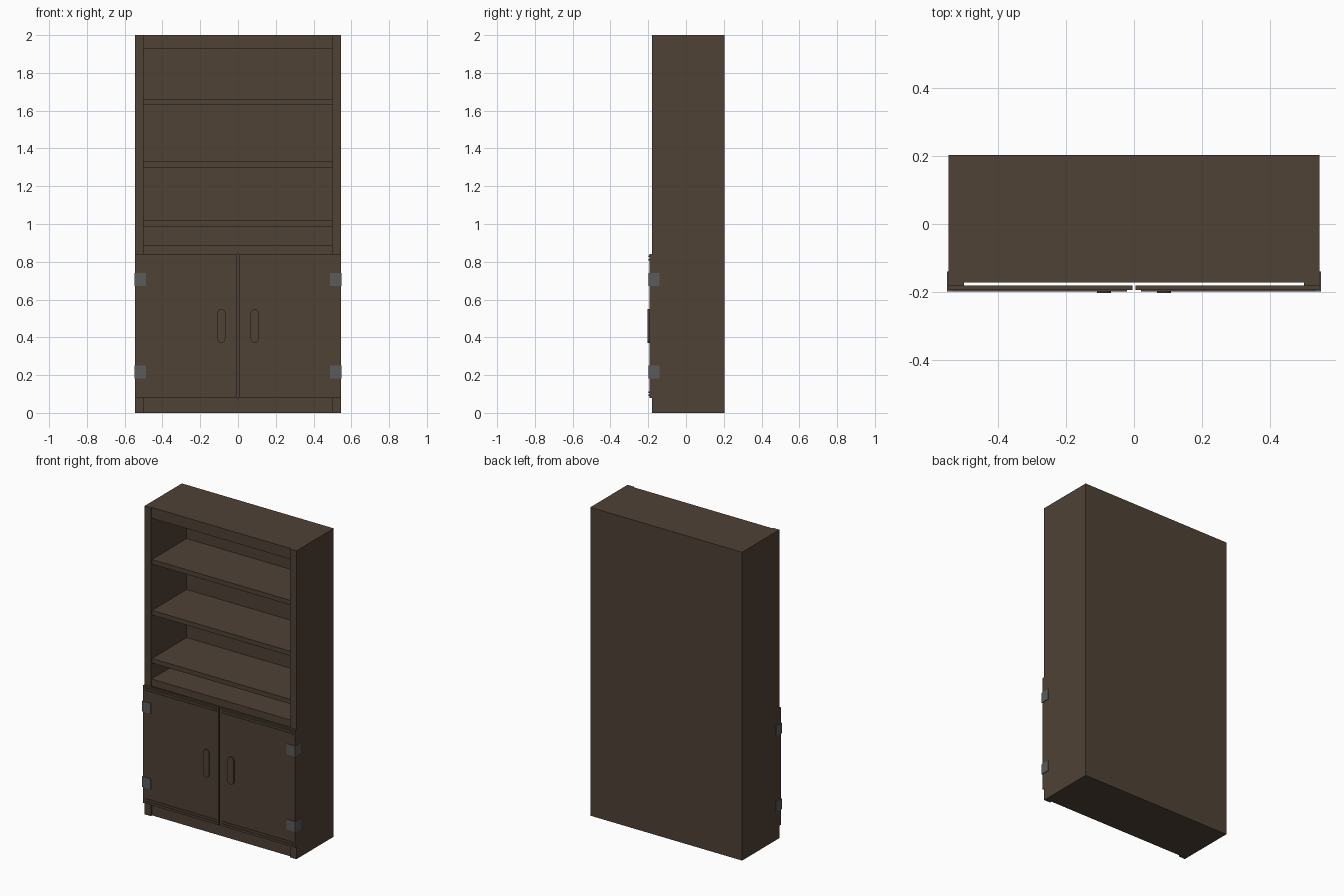
import bpy, bmesh, math

if "Cube" in bpy.data.objects:
    bpy.data.objects.remove(bpy.data.objects["Cube"])


def material(name, rgb):
    m = bpy.data.materials.new(name)
    m.diffuse_color = (*rgb, 1)
    m.use_nodes = True
    m.node_tree.nodes["Principled BSDF"].inputs["Base Color"].default_value = m.diffuse_color
    return m


WOOD = material("dark_wood", (0.078, 0.054, 0.036))
METAL = material("grey_metal", (0.105, 0.105, 0.105))


def finish(name, bm, mat):
    bmesh.ops.recalc_face_normals(bm, faces=bm.faces[:])
    me = bpy.data.meshes.new(name)
    bm.to_mesh(me)
    bm.free()
    me.materials.append(mat)
    ob = bpy.data.objects.new(name, me)
    bpy.context.collection.objects.link(ob)
    return ob


def box(name, x, y, z, mat=WOOD):
    bm = bmesh.new()
    bmesh.ops.create_cube(bm, size=1)
    for v in bm.verts:
        for i, (a, b) in enumerate((x, y, z)):
            v.co[i] = a if v.co[i] < 0 else b
    return finish(name, bm, mat)


def prism(name, pts, y0, y1, mat=WOOD):
    # extrude an xz outline along y
    bm = bmesh.new()
    f = bm.faces.new([bm.verts.new((x, y0, z)) for x, z in pts])
    r = bmesh.ops.extrude_face_region(bm, geom=[f])
    for v in r["geom"]:
        if isinstance(v, bmesh.types.BMVert):
            v.co.y = y1
    return finish(name, bm, mat)


W, IN = 0.545, 0.5            # outer and inner half widths
BACK, FRONT, RAIL = 0.203, -0.18, -0.167

# carcass
box("back_panel", (-IN, IN), (BACK - 0.015, BACK), (0, 2))
box("top_panel", (-IN, IN), (RAIL, BACK - 0.015), (1.965, 2))
box("top_rail", (-IN, IN), (RAIL - 0.005, RAIL + 0.015), (1.93, 2))
box("base_panel", (-IN, IN), (RAIL, BACK - 0.015), (0, 0.08))
box("cabinet_top", (-IN, IN), (RAIL - 0.005, BACK - 0.015), (0.84, 0.887))

# shelves
for i, z in enumerate((1.018, 1.33, 1.66)):
    box(f"shelf_{i + 1}", (-IN, IN), (RAIL, BACK - 0.015), (z - 0.03, z))

for side, s in (("left", -1), ("right", 1)):
    def span(a, b):
        return tuple(sorted((s * a, s * b)))

    box(f"{side}_side", span(IN, W), (FRONT, BACK), (0, 2))
    # door with thin trim strips near its top and bottom
    box(f"{side}_door", span(0.004, W), (-0.194, FRONT), (0.08, 0.842))
    for j, z in enumerate((0.093, 0.109, 0.812, 0.828)):
        box(f"{side}_door_trim_{j + 1}", span(0.02, 0.53),
            (-0.198, -0.193), (z - 0.004, z + 0.004))
    # rounded flat handle
    r, pts = 0.021, []
    for cz, a0 in ((0.529, 0), (0.391, math.pi)):
        for k in range(9):
            a = a0 + math.pi * k / 8
            pts.append((s * 0.088 + r * math.cos(a), cz + r * math.sin(a)))
    prism(f"{side}_handle", pts, -0.203, -0.193)
    # hinges wrapping around the corner
    for j, z in enumerate((0.217, 0.707)):
        box(f"{side}_hinge_front_{j + 1}", span(0.488, 0.549),
            (-0.198, -0.193), (z - 0.034, z + 0.034), METAL)
        box(f"{side}_hinge_side_{j + 1}", span(0.544, 0.549),
            (-0.194, -0.14), (z - 0.034, z + 0.034), METAL)
